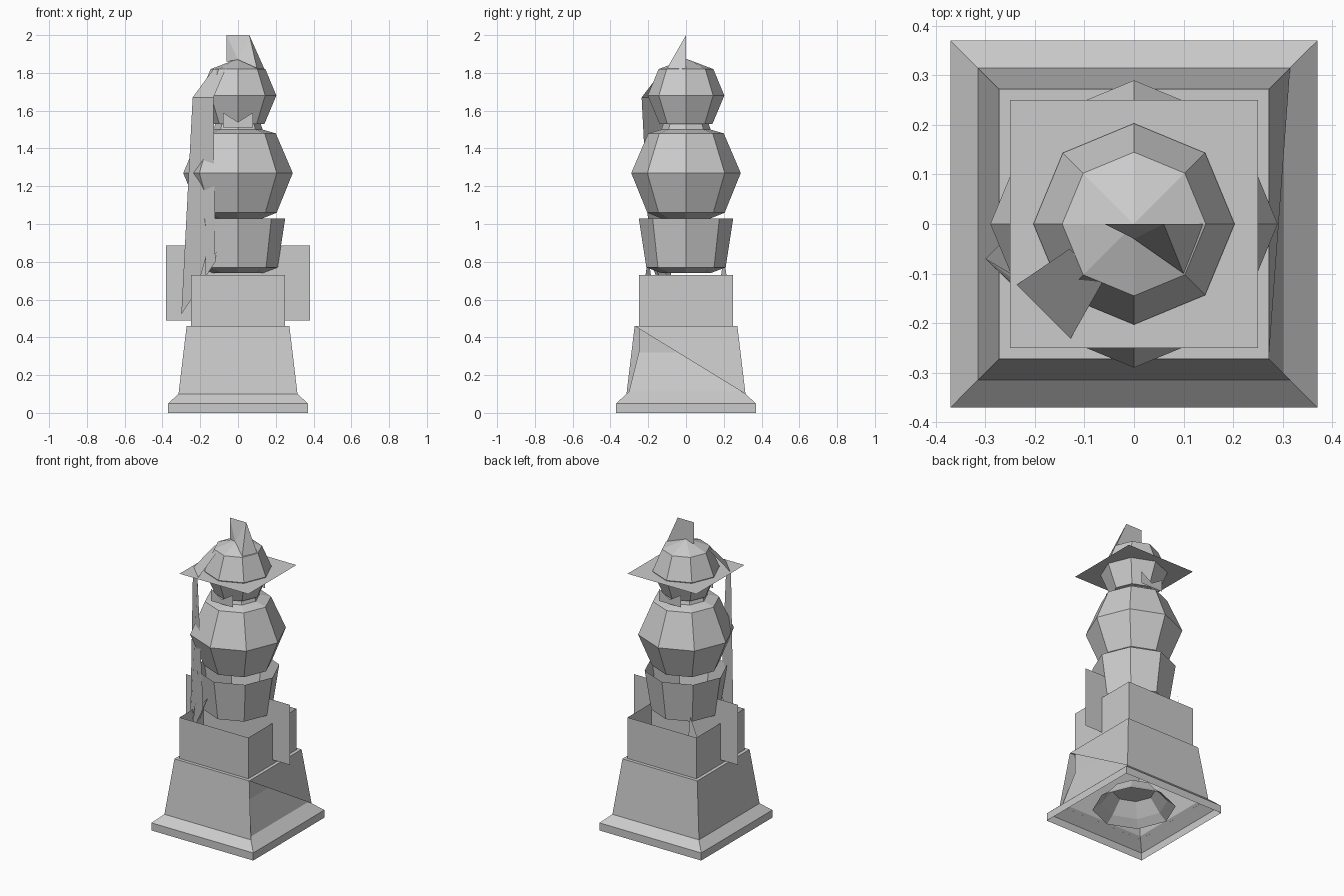
import bpy, bmesh
from math import sin, cos, pi, sqrt
from mathutils import Vector

if "Cube" in bpy.data.objects:
    bpy.data.objects.remove(bpy.data.objects["Cube"], do_unlink=True)

stone = bpy.data.materials.new("grey stone")
GREY = (0.6, 0.6, 0.6, 1)
stone.diffuse_color = GREY
stone.use_nodes = True
stone.node_tree.nodes["Principled BSDF"].inputs["Base Color"].default_value = GREY


def finish(name, bm, recalc=True):
    if recalc:
        bmesh.ops.recalc_face_normals(bm, faces=bm.faces)
    mesh = bpy.data.meshes.new(name)
    bm.to_mesh(mesh)
    bm.free()
    mesh.materials.append(stone)
    obj = bpy.data.objects.new(name, mesh)
    bpy.context.collection.objects.link(obj)
    return obj


def turned(name, profile, sides=8, skip=None):
    """Rings of (radius, height); a zero radius closes to a point.
    With four sides the radius is the half width of the square."""
    bm = bmesh.new()
    square = sides == 4
    rings = []
    for r, z in profile:
        if r == 0:
            rings.append([bm.verts.new((0, 0, z))] * sides)
            continue
        k = r * sqrt(2) if square else r
        turn = -pi / 4 if square else 0
        rings.append([bm.verts.new((k * cos(turn + 2 * pi * i / sides),
                                    k * sin(turn + 2 * pi * i / sides), z))
                      for i in range(sides)])
    for level, (low, high) in enumerate(zip(rings, rings[1:])):
        for i in range(sides):
            if (level, i) == skip:
                continue
            j = (i + 1) % sides
            corners = [low[i], low[j], high[j], high[i]]
            bm.faces.new(list(dict.fromkeys(corners)))
    return finish(name, bm)


def sheet(name, *polygons):
    """Flat thin pieces, one face per polygon."""
    bm = bmesh.new()
    for poly in polygons:
        bm.faces.new([bm.verts.new(Vector(p)) for p in poly])
    bmesh.ops.remove_doubles(bm, verts=bm.verts, dist=0.0001)
    return finish(name, bm, False)


# Stepped inner core: foot, chamfer, sloped wall and the open box on top
turned("pedestal_core", [(0.37, 0), (0.37, 0.05), (0.302, 0.112),
                         (0.25, 0.32), (0.25, 0.73)], 4)

# Outer casing: the left wall keeps only its upper triangle
LOW, TOP = 0.315, 0.272
turned("pedestal_casing", [(LOW, 0.1), (TOP, 0.46), (0.25, 0.46)], 4, skip=(0, 0))
sheet("casing_side_panel",
      [(LOW, LOW, 0.1), (TOP, TOP, 0.46), (TOP, -TOP, 0.46)])

# Eight sided recess under the foot
turned("foot_recess", [(0.25, 0.06), (0.2, 0.1), (0.13, 0.18), (0, 0.18)])

# Thin cross plate
sheet("cross_plate",
      [(-0.38, 0, 0.49), (0.38, 0, 0.49), (0.38, 0, 0.885), (-0.38, 0, 0.885)])

# Eight sided figure
turned("hips", [(0.13, 0.74), (0.21, 0.77), (0.25, 1.03)])
turned("torso", [(0, 1.03), (0.13, 1.03), (0.205, 1.06), (0.29, 1.27),
                 (0.2, 1.48), (0.13, 1.5), (0.12, 1.53)])
turned("head", [(0, 1.52), (0.14, 1.53), (0.203, 1.68), (0.145, 1.82), (0, 1.875)])

# Square hat brim
B = 0.25
sheet("hat_brim", [(-B, -B, 1.675), (B, -B, 1.675), (B, B, 1.675), (-B, B, 1.675)])

# Notched collar, front and back
for name, s in (("collar_front", -1), ("collar_back", 1)):
    y = 0.167 * s
    sheet(name, [(-0.08, y, 1.51), (0.08, y, 1.51), (0.08, y, 1.59),
                 (0, y, 1.54), (-0.08, y, 1.59)][::-s])

# Folded plume on the crown
tip_right, tip_left = (-0.06, 0, 2), (0.06, 0, 2)
root, fold = (-0.06, 0, 1.86), (0, -0.03, 1.87)
side, front = (0.14, 0, 1.82), (0.1, -0.1, 1.825)
sheet("plume", [root, side, tip_left, tip_right], [root, fold, tip_right],
      [fold, tip_left, tip_right], [fold, front, tip_left], [front, side, tip_left])

# Long strap from the head down the right side, ending in a point
outer, inner = (-0.24, -0.125, 1.67), (-0.13, -0.235, 1.67)
point = (-0.3, -0.07, 0.52)
sheet("strap", [outer, inner, (-0.065, -0.12, 1.82), (-0.13, -0.05, 1.82)],
      [point, (-0.12, -0.19, 0.8), inner, outer])
spike = (-0.08, -0.2, 0.885)
sheet("strap_spike", [point, (-0.22, -0.13, 0.74), spike],
      [point, (-0.26, -0.03, 0.62), spike])

# Small upright points inside the box corners
for name, s in (("back_corner_point", 1), ("front_corner_point", -1)):
    sheet(name, [(-0.23, s * 0.17, 0.62), (-0.17, s * 0.23, 0.62),
                 (-0.17, s * 0.2, 0.83)])
